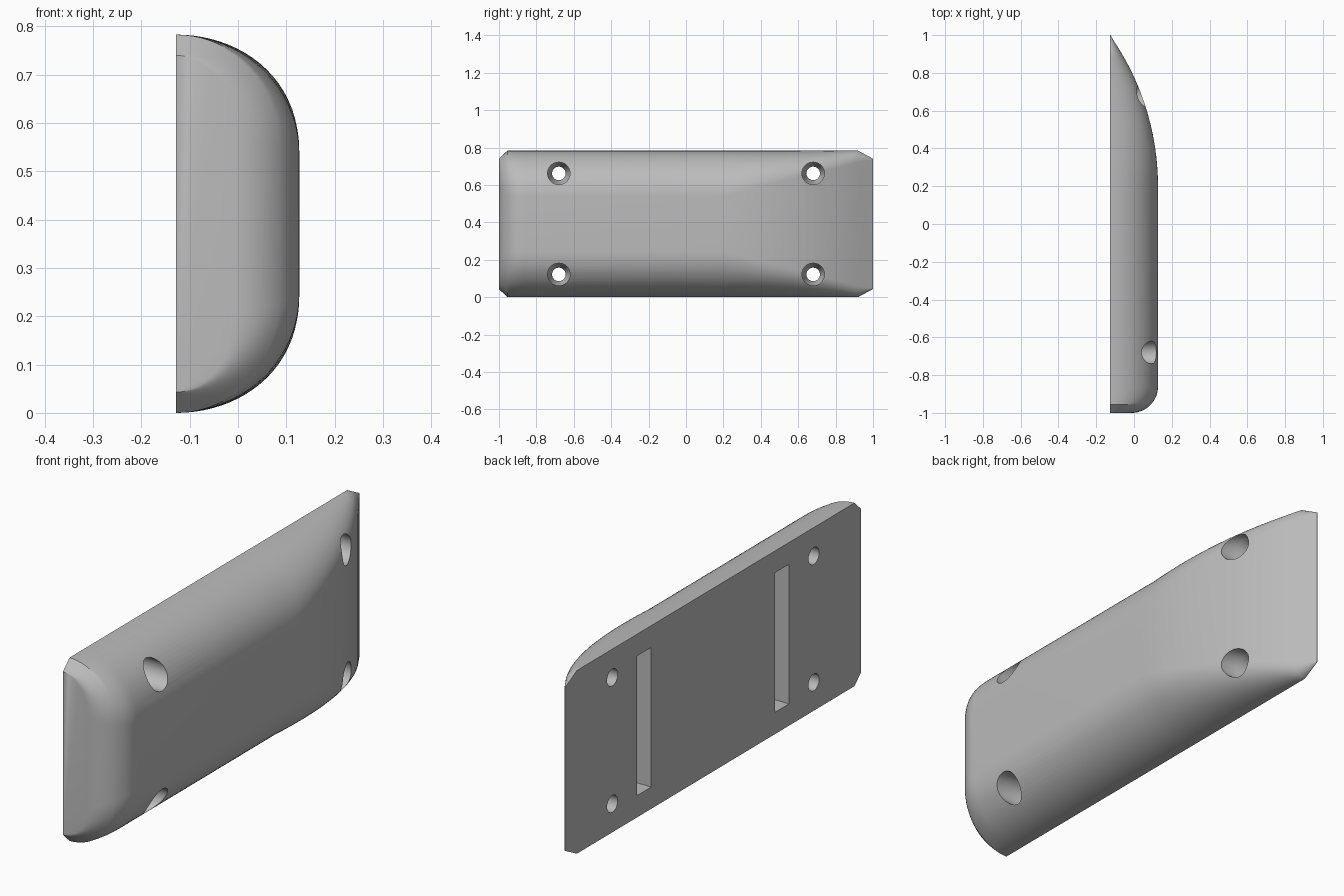
import bpy, bmesh, math

if "Cube" in bpy.data.objects:
    bpy.data.objects.remove(bpy.data.objects["Cube"], do_unlink=True)

BACK, TOP, MID, HALF = -0.128, 0.127, 0.3915, 0.3915
THICK = TOP - BACK

grey = bpy.data.materials.new("plain grey")
grey.use_nodes = True
grey.diffuse_color = (0.5, 0.5, 0.5, 1)
grey.node_tree.nodes["Principled BSDF"].inputs["Base Color"].default_value = (0.5, 0.5, 0.5, 1)


def loft(name, rings):
    """Skin a list of equal-length rings and cap both ends."""
    bm = bmesh.new()
    loops = [[bm.verts.new(p) for p in ring] for ring in rings]
    n = len(loops[0])
    for a, b in zip(loops, loops[1:]):
        for i in range(n):
            j = (i + 1) % n
            bm.faces.new((a[i], a[j], b[j], b[i]))
    bm.faces.new(loops[0])
    bm.faces.new(loops[-1])
    bmesh.ops.recalc_face_normals(bm, faces=bm.faces)
    mesh = bpy.data.meshes.new(name)
    bm.to_mesh(mesh)
    bm.free()
    mesh.materials.append(grey)
    obj = bpy.data.objects.new(name, mesh)
    bpy.context.collection.objects.link(obj)
    return obj


def section(y):
    """D-shaped cross-section at y: flat back, rounded upper and lower edges."""
    height, setback, half = THICK, 0.245, HALF
    nose = 0.14
    if y < -1 + nose:                       # rounded near end
        drop = nose - math.sqrt(max(0, nose ** 2 - (nose - 1 - y) ** 2))
        height -= drop
        setback -= 0.35 * drop
    if y > 0.2:                             # long curved ramp at the far end
        t = (y - 0.2) / 0.8
        radius = (0.64 + THICK ** 2) / (2 * THICK)
        height -= radius - math.sqrt(radius ** 2 - (y - 0.2) ** 2)
        setback += (0.043 - setback) * t
    cut = max(0, 0.043 * (-0.955 - y) / 0.045, 0.043 * (y - 0.92) / 0.08)
    half -= cut                             # clipped corners
    height = max(height, 0.003)
    setback = max(setback - cut, 0.004)
    arc = [(BACK + height * math.sin(a), half - setback * (1 - math.cos(a)))
           for a in (math.pi / 2 * i / 20 for i in range(21))]
    return ([(x, y, MID + z) for x, z in arc]
            + [(x, y, MID - z) for x, z in reversed(arc)])


# Main body
nose_steps = [-0.86 - 0.14 * math.sin(math.pi / 2 * i / 14) for i in range(14, -1, -1)]
ramp_steps = [0.2 + 0.04 * i for i in range(21)]
body = loft("rounded_body", [section(y) for y in sorted(nose_steps + [-0.955] + ramp_steps)])

# Countersunk screw hole cutters
cutters = []
for y in (-0.68, 0.68):
    for side in (-1, 1):
        rings = [[(x, y + r * math.cos(k * math.tau / 40),
                   MID + side * 0.27 + r * math.sin(k * math.tau / 40)) for k in range(40)]
                 for x, r in ((-0.2, 0.036), (-0.065, 0.036), (-0.02, 0.06), (0.2, 0.06))]
        cutters.append(loft("screw_hole_cutter", rings))

# Strap slot cutters in the flat back
for y in (-0.465, 0.465):
    cutters.append(loft("slot_cutter", [
        [(x, y + sy * 0.047, MID + sz * 0.298) for sy, sz in ((-1, -1), (1, -1), (1, 1), (-1, 1))]
        for x in (-0.2, -0.01)]))

bpy.context.view_layer.objects.active = body
for cutter in cutters:
    cutter.hide_render = True
    mod = body.modifiers.new("cut", 'BOOLEAN')
    mod.operation = 'DIFFERENCE'
    mod.solver = 'EXACT'
    mod.object = cutter
    bpy.ops.object.modifier_apply(modifier=mod.name)
    bpy.data.objects.remove(cutter, do_unlink=True)

for o in bpy.context.selected_objects:
    o.select_set(False)
body.select_set(True)
bpy.ops.object.shade_smooth_by_angle(angle=math.radians(30))
